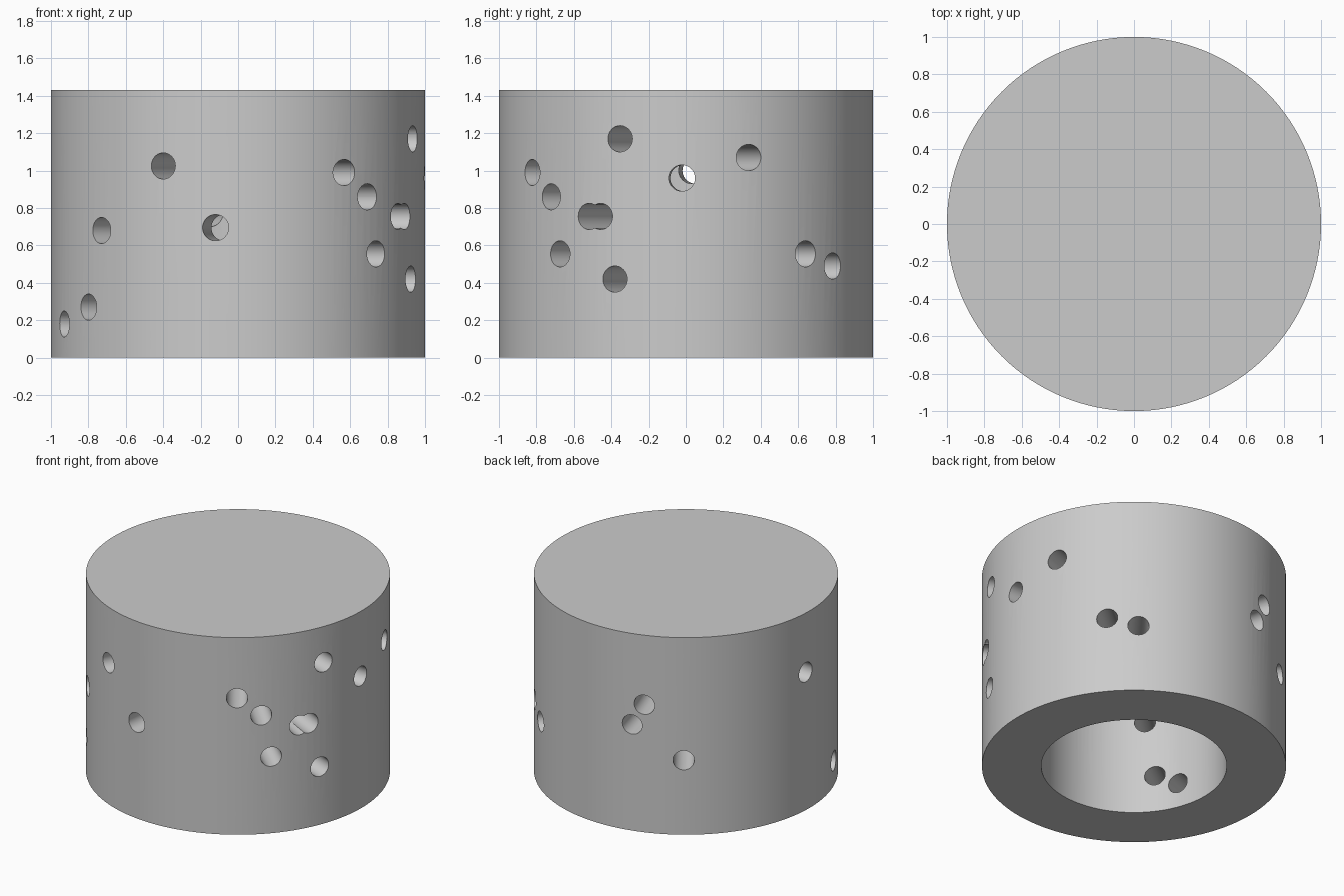
import bpy
import bmesh
from math import cos, sin, pi, radians
from mathutils import Matrix

cube = bpy.data.objects.get("Cube")
if cube:
    bpy.data.objects.remove(cube, do_unlink=True)

HEIGHT, CEILING = 1.43, 1.25
OUTER, INNER = 1.0, 0.61
HOLE = 0.07
SIDES = 128

grey = bpy.data.materials.new("plain grey")
grey.use_nodes = True
grey.diffuse_color = (0.6, 0.6, 0.6, 1)
grey.node_tree.nodes["Principled BSDF"].inputs["Base Color"].default_value = (0.6, 0.6, 0.6, 1)


def make_object(name, bm):
    bmesh.ops.recalc_face_normals(bm, faces=bm.faces[:])
    mesh = bpy.data.meshes.new(name)
    bm.to_mesh(mesh)
    bm.free()
    obj = bpy.data.objects.new(name, mesh)
    bpy.context.collection.objects.link(obj)
    mesh.materials.append(grey)
    return obj


# Thick cup, closed on top and open underneath
bm = bmesh.new()
profile = [(OUTER, HEIGHT), (OUTER, 0), (INNER, 0), (INNER, CEILING)]
rings = [[bm.verts.new((r * cos(2 * pi * i / SIDES), r * sin(2 * pi * i / SIDES), z))
          for i in range(SIDES)] for r, z in profile]
for a, b in zip(rings, rings[1:]):
    for i in range(SIDES):
        j = (i + 1) % SIDES
        bm.faces.new((a[i], a[j], b[j], b[i]))
bm.faces.new(rings[0])
bm.faces.new(rings[-1])
cup = make_object("perforated_cup", bm)

# Radial holes through the wall: direction in degrees, height
holes = [
    (-113.6, 1.025), (-136.9, 0.68), (-143.1, 0.27), (-158.4, 0.18),
    (-96.9, 0.695), (-55.4, 0.99), (-46.2, 0.86), (-42.4, 0.555),
    (-31.2, 0.755), (-27.2, 0.755), (-22.4, 0.42), (-20.7, 1.17),
    (-1.2, 0.96), (19.6, 1.07), (39.8, 0.555), (51.7, 0.49),
    (109, 0.925), (104.2, 0.77), (124.2, 0.54), (177, 1.0),
]
bpy.context.view_layer.objects.active = cup
cup.select_set(True)
for angle, z in holes:
    bm = bmesh.new()
    place = (Matrix.Translation((0, 0, z)) @ Matrix.Rotation(radians(angle), 4, "Z")
             @ Matrix.Translation((0.8, 0, 0)) @ Matrix.Rotation(pi / 2, 4, "Y"))
    bmesh.ops.create_cone(bm, cap_ends=True, segments=40, radius1=HOLE, radius2=HOLE,
                          depth=0.6, matrix=place)
    cutter = make_object("hole_cutter", bm)
    cutter.hide_render = True
    cut = cup.modifiers.new("hole", "BOOLEAN")
    cut.operation = "DIFFERENCE"
    cut.solver = "EXACT"
    cut.object = cutter
    bpy.ops.object.modifier_apply(modifier=cut.name)
    bpy.data.objects.remove(cutter, do_unlink=True)

bpy.ops.object.shade_smooth_by_angle(angle=radians(30))
